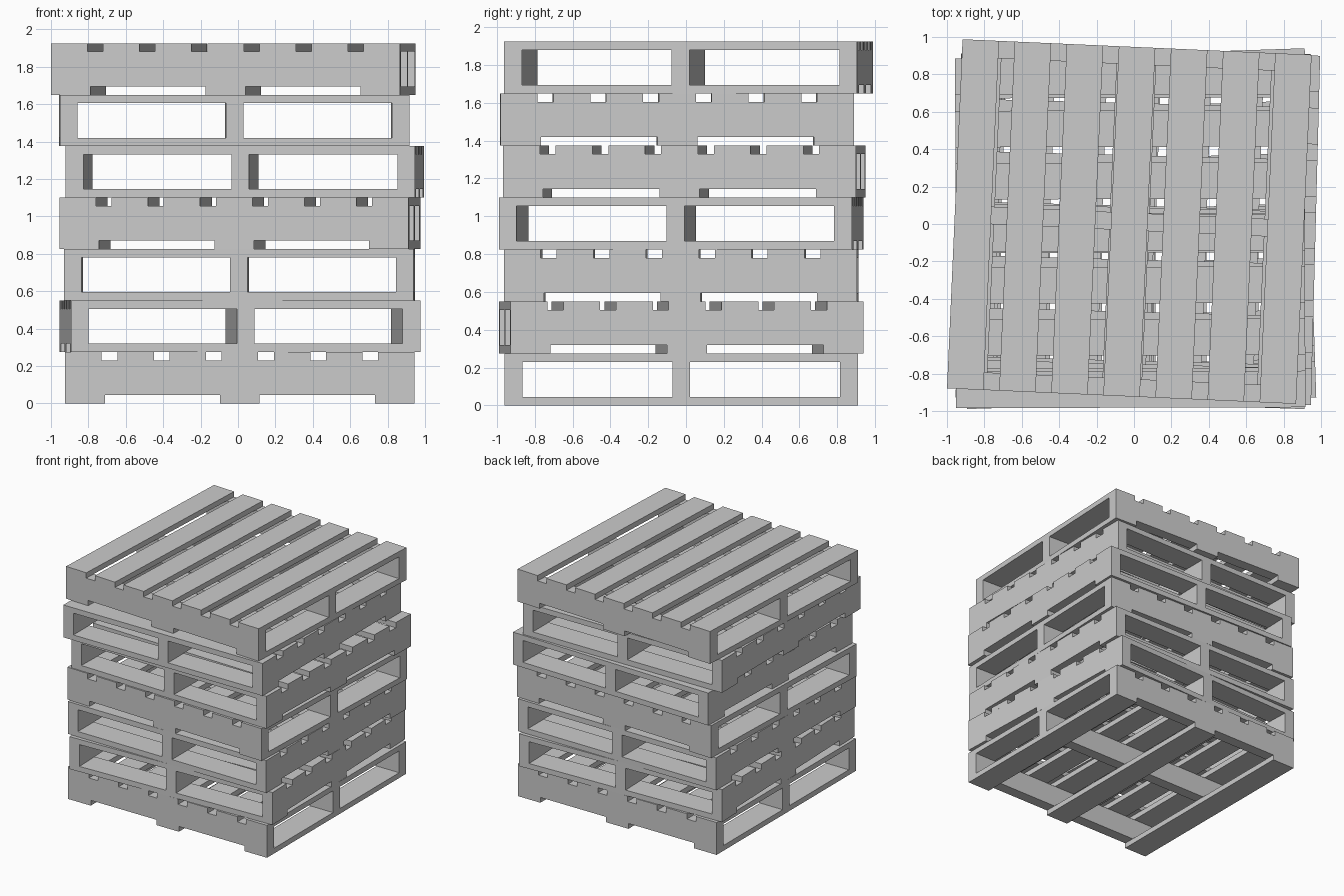
import bpy
from math import radians
from mathutils import Matrix, Vector

cube = bpy.data.objects.get("Cube")
if cube:
    bpy.data.objects.remove(cube, do_unlink=True)

# Material
grey = bpy.data.materials.new("plain grey wood")
grey.use_nodes = True
color = (0.6, 0.6, 0.6, 1)
grey.diffuse_color = color
grey.node_tree.nodes["Principled BSDF"].inputs["Base Color"].default_value = color

SIDE = 1.868      # square pallet
HEIGHT = 0.275
BOARD = 0.045     # board thickness


def add_board(name, size, center, placement):
    """One plank, given in pallet space and moved by the placement matrix."""
    bpy.ops.mesh.primitive_cube_add(size=1)
    ob = bpy.context.object
    ob.name = name
    ob.data.materials.append(grey)
    scale = Matrix.Diagonal((*size, 1))
    ob.matrix_world = placement @ Matrix.Translation(Vector(center)) @ scale


def spread(count, width):
    """Evenly spaced centres, with the outer planks flush to the edges."""
    span = SIDE - width
    return [-span / 2 + span * i / (count - 1) for i in range(count)]


def add_pallet(level, x, y, turn):
    place = (Matrix.Translation((x, y, level * HEIGHT))
             @ Matrix.Rotation(radians(turn), 4, "Z"))
    tag = f"pallet_{level + 1}"
    # Top deck slats
    for p in spread(7, 0.195):
        add_board(tag + "_top_slat", (0.195, SIDE, BOARD),
                  (p, 0, HEIGHT - BOARD / 2), place)
    # Stringers, crossing under the slats
    for p in spread(3, 0.094):
        add_board(tag + "_stringer", (SIDE, 0.094, HEIGHT - 2 * BOARD),
                  (0, p, HEIGHT / 2), place)
    # Bottom boards
    for p in spread(3, 0.212):
        add_board(tag + "_bottom_board", (0.212, SIDE, BOARD),
                  (p, 0, BOARD / 2), place)


# Stack from the floor up: x, y, turn in degrees
stack = [
    (0.01, -0.025, 0),
    (0.01, -0.025, 90 + 1.9),
    (0.008, -0.025, 90 - 0.25),
    (0.01, -0.025, -1.9),
    (0.037, -0.01, 90 - 1.5),
    (-0.02, -0.048, 90 + 0.15),
    (-0.025, 0.013, -2.55),
]
for level, (x, y, turn) in enumerate(stack):
    add_pallet(level, x, y, turn)
